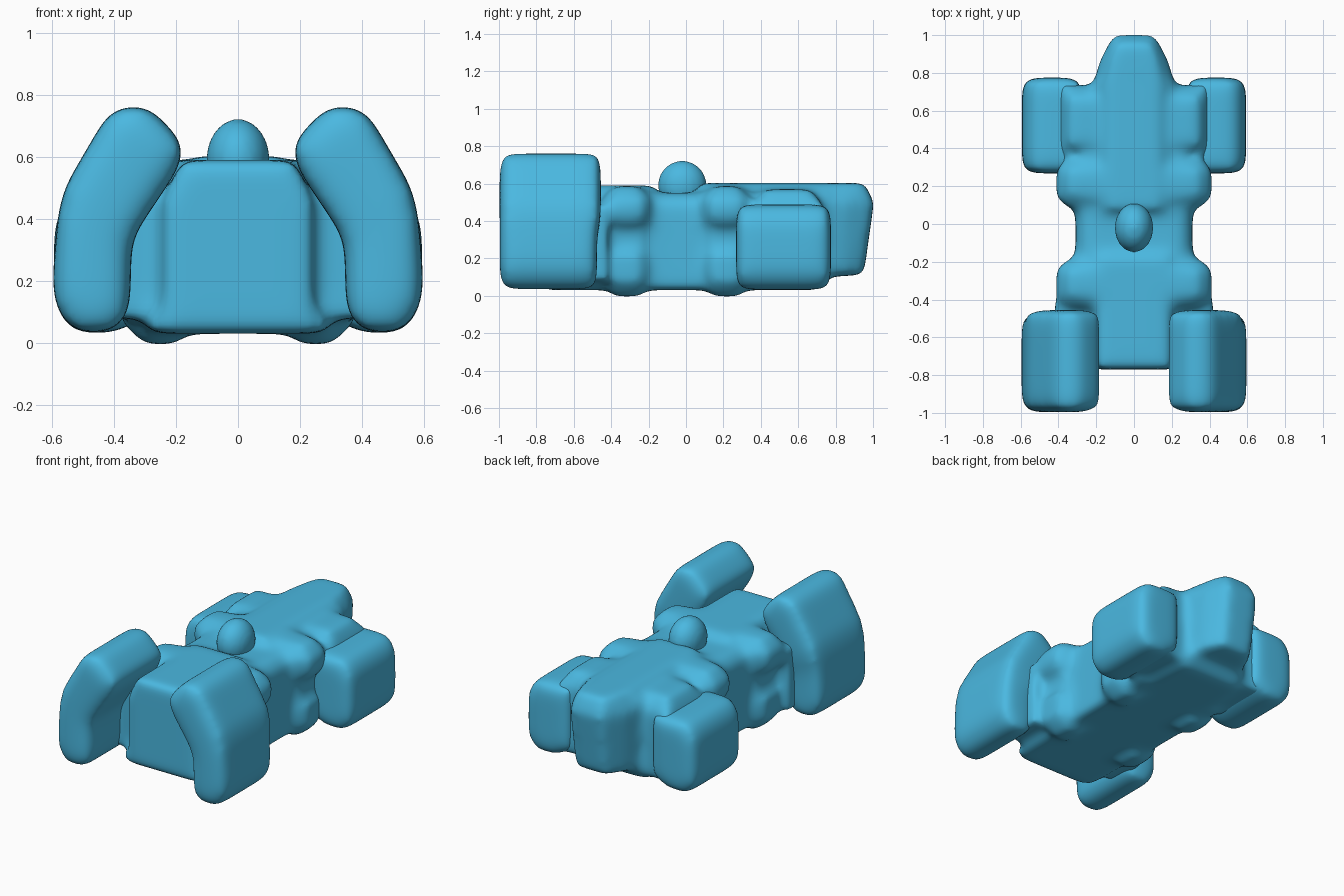
import bpy, bmesh
from mathutils import Matrix

blue = bpy.data.materials.new("sky_blue")
blue.diffuse_color = (0.069, 0.48, 0.75, 1)


def hull(bm, points):
    """Add a convex solid around the points."""
    verts = [bm.verts.new(p) for p in points]
    bmesh.ops.convex_hull(bm, input=verts)


def box(bm, x0, x1, y0, y1, z0, z1):
    hull(bm, [(x, y, z) for x in (x0, x1) for y in (y0, y1) for z in (z0, z1)])


def prism(bm, profile, y0, y1, s=1):
    """Extrude an x-z profile along y, on the side given by s."""
    hull(bm, [(s * x, y, z) for x, z in profile for y in (y0, y1)])


def ball(bm, centre, radii):
    bmesh.ops.create_uvsphere(bm, u_segments=32, v_segments=16, radius=1,
                              matrix=Matrix.Translation(centre)
                              @ Matrix.Diagonal((*radii, 1)))


def finish(name, bm, rounds, voxel=0.02):
    """Fuse the solids of a part into one soft, rounded skin."""
    mesh = bpy.data.meshes.new(name)
    bmesh.ops.recalc_face_normals(bm, faces=bm.faces)
    for f in bm.faces:
        f.smooth = True
    bm.to_mesh(mesh)
    bm.free()
    mesh.materials.append(blue)
    obj = bpy.data.objects.new(name, mesh)
    bpy.context.collection.objects.link(obj)
    rem = obj.modifiers.new("fuse", 'REMESH')
    rem.mode = 'VOXEL'
    rem.voxel_size = voxel
    rem.use_smooth_shade = True
    smo = obj.modifiers.new("soften", 'SMOOTH')
    smo.factor = 0.5
    smo.iterations = rounds
    return obj


# Body: nose block, waist, raised decks and tapered tail
bm = bmesh.new()
prism(bm, [(-0.29, 0.03), (0.29, 0.03), (0.29, 0.07), (0.24, 0.13),
           (-0.24, 0.13), (-0.29, 0.07)], -0.74, -0.15)
prism(bm, [(-0.24, 0.03), (0.24, 0.03), (0.24, 0.47), (0.18, 0.59),
           (-0.18, 0.59), (-0.24, 0.47)], -0.77, -0.17)
prism(bm, [(-0.31, 0.03), (0.31, 0.03), (0.31, 0.49), (0.25, 0.55),
           (-0.25, 0.55), (-0.31, 0.49)], -0.42, 0.42)
prism(bm, [(-0.21, 0.3), (0.21, 0.3), (0.21, 0.54), (0.13, 0.603),
           (-0.13, 0.603), (-0.21, 0.54)], 0.07, 0.76)
hull(bm, [(s * x, y, z) for s in (-1, 1) for x, y, z in
          [(0.25, 0.3, 0.03), (0.22, 0.71, 0.03), (0.2, 0.77, 0.1),
           (0.25, 0.3, 0.5), (0.2, 0.74, 0.5)]])
hull(bm, [(s * x, y, z) for s in (-1, 1) for x, y, z in
          [(0.21, 0.7, 0.1), (0.22, 0.72, 0.5), (0.14, 0.72, 0.603),
           (0.185, 0.86, 0.5), (0.12, 0.86, 0.603), (0.17, 0.84, 0.11),
           (0.09, 0.955, 0.603), (0.11, 1.005, 0.5), (0.1, 0.95, 0.11)]])
for s in (-1, 1):
    # Hip lumps, high and low, with a shallower web between them
    for c in (-0.315, 0.215):
        hull(bm, [(s * x, c + t * y, z) for t in (-1, 1) for x, y, z in
                  [(0.15, 0.13, 0.38), (0.15, 0.13, 0.55), (0.15, 0.07, 0.59),
                   (0.32, 0.13, 0.38), (0.35, 0.13, 0.52), (0.34, 0.06, 0.585),
                   (0.38, 0.06, 0.37), (0.415, 0.08, 0.43),
                   (0.415, 0.08, 0.51)]])
        hull(bm, [(s * x, c + t * y, z) for t in (-1, 1) for x, y, z in
                  [(0.15, 0.12, 0.05), (0.15, 0.12, 0.25), (0.2, 0.07, -0.005),
                   (0.3, 0.07, -0.005), (0.38, 0.07, 0.07), (0.38, 0.07, 0.22),
                   (0.33, 0.12, 0.1), (0.33, 0.12, 0.2), (0.3, 0.08, 0.28)]])
        box(bm, s * 0.2, s * 0.34, c - 0.09, c + 0.09, 0.15, 0.45)
    # Arms reaching to the front guards
    box(bm, s * 0.2, s * 0.42, -0.68, -0.42, 0.08, 0.48)
    # Shoulders reaching to the rear pods
    hull(bm, [(s * x, y, z) for x, y, z in
              [(0.1, 0.36, 0.06), (0.4, 0.36, 0.06), (0.1, 0.71, 0.06),
               (0.4, 0.75, 0.06), (0.1, 0.36, 0.5), (0.4, 0.36, 0.47),
               (0.1, 0.71, 0.5), (0.4, 0.75, 0.47), (0.2, 0.42, 0.57),
               (0.34, 0.42, 0.57), (0.2, 0.66, 0.57), (0.34, 0.67, 0.57)]])
finish("body", bm, 28)

# Dome on the waist
bm = bmesh.new()
ball(bm, (0, -0.02, 0.59), (0.102, 0.13, 0.132))
finish("dome", bm, 4, 0.015)

for side, s in (("left", -1), ("right", 1)):
    # Front guard: upright lower block with an inward leaning top
    bm = bmesh.new()
    prism(bm, [(0.345, 0.09), (0.41, 0.03), (0.53, 0.03), (0.6, 0.13),
               (0.595, 0.25), (0.58, 0.42), (0.54, 0.52), (0.345, 0.36)],
          -0.997, -0.475, s)
    prism(bm, [(0.17, 0.64), (0.185, 0.57), (0.34, 0.34), (0.58, 0.42),
               (0.56, 0.5), (0.42, 0.74), (0.37, 0.767), (0.29, 0.767)],
          -0.997, -0.455, s)
    finish("front_guard_" + side, bm, 70)

    # Rear pod: outer block
    bm = bmesh.new()
    prism(bm, [(0.28, 0.09), (0.4, 0.03), (0.53, 0.03), (0.595, 0.12),
               (0.592, 0.4), (0.53, 0.488), (0.28, 0.49)], 0.268, 0.775, s)
    finish("rear_pod_" + side, bm, 60)
